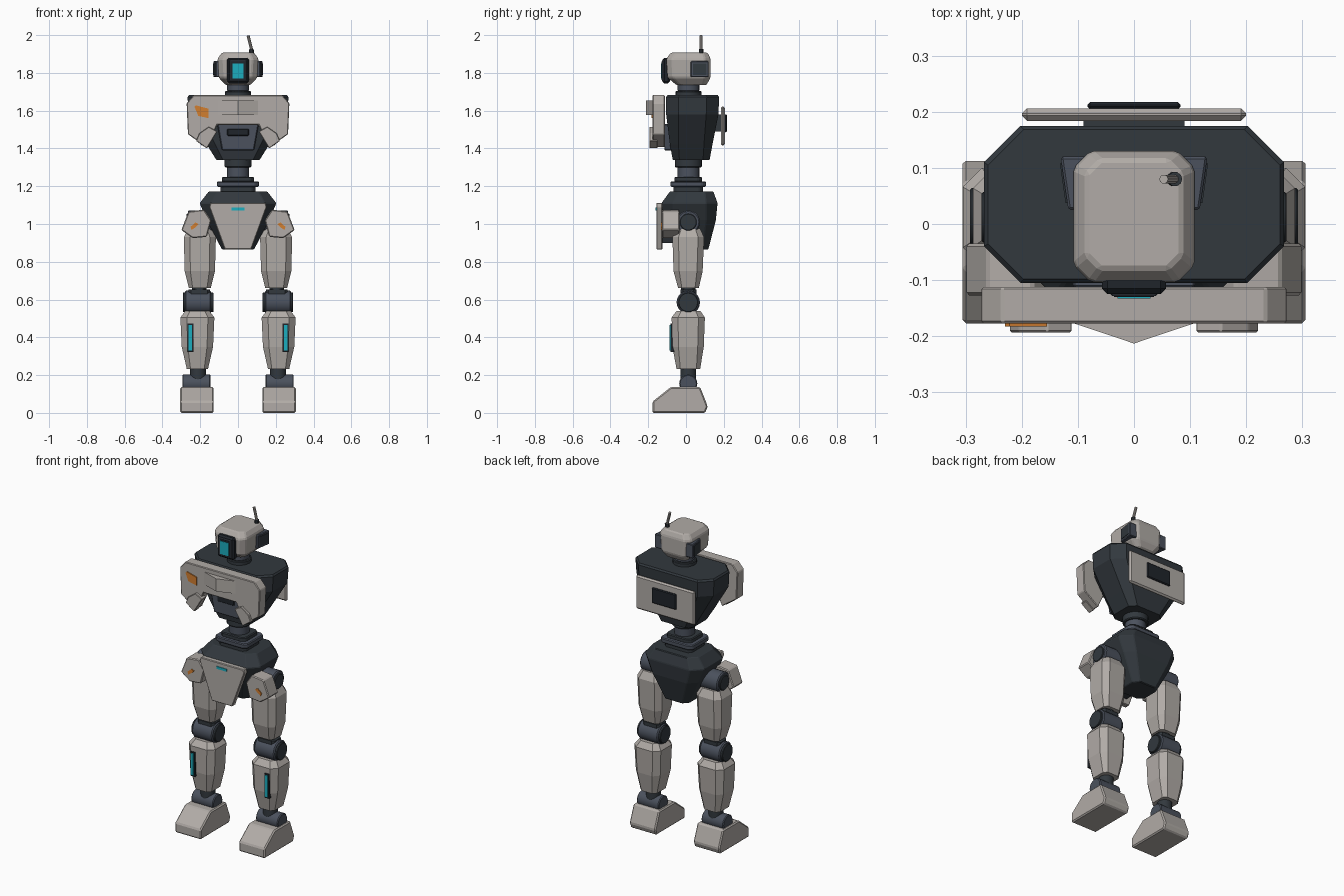
import bpy, bmesh, math
from mathutils import Vector, Matrix


def material(name, rgb):
    m = bpy.data.materials.new(name)
    m.diffuse_color = (*rgb, 1)
    return m


SHELL = material("warm grey shell", (0.44, 0.41, 0.385))
DARK = material("charcoal frame", (0.032, 0.040, 0.048))
JOINT = material("slate joint", (0.070, 0.083, 0.110))
BLACK = material("black trim", (0.014, 0.018, 0.024))
CYAN = material("cyan light", (0.012, 0.42, 0.52))
ORANGE = material("orange marking", (0.64, 0.21, 0.03))


def finish(name, bm, mat, bevel=0.0, smooth=False):
    bmesh.ops.recalc_face_normals(bm, faces=bm.faces)
    me = bpy.data.meshes.new(name)
    bm.to_mesh(me)
    bm.free()
    me.materials.append(mat)
    ob = bpy.data.objects.new(name, me)
    bpy.context.collection.objects.link(ob)
    if bevel:
        b = ob.modifiers.new("edge chamfer", 'BEVEL')
        b.width, b.segments, b.limit_method = bevel, 1, 'ANGLE'
        b.angle_limit = math.radians(25)
    if smooth:
        bpy.context.view_layer.objects.active = ob
        ob.select_set(True)
        bpy.ops.object.shade_smooth_by_angle(angle=math.radians(35))
        ob.select_set(False)
    return ob


def skin(name, rings, mat, bevel=0.0):
    """Closed surface through rings of equal point count."""
    bm = bmesh.new()
    loops = [[bm.verts.new(p) for p in r] for r in rings]
    n = len(loops[0])
    for a, b in zip(loops, loops[1:]):
        for i in range(n):
            j = (i + 1) % n
            bm.faces.new((a[i], a[j], b[j], b[i]))
    bm.faces.new(loops[0][::-1])
    bm.faces.new(loops[-1])
    return finish(name, bm, mat, bevel)


def loft(name, levels, mat, cx=0.0, bevel=0.0):
    """Octagonal sections: z, half width, front y, back y, corner cut."""
    rings = []
    for z, h, f, b, c in levels:
        pts = [(-h, f + c), (-h + c, f), (h - c, f), (h, f + c),
               (h, b - c), (h - c, b), (-h + c, b), (-h, b - c)]
        rings.append([(cx + x, y, z) for x, y in pts])
    return skin(name, rings, mat, bevel)


def prism(name, pts, axis, a, b, mat, bevel=0.0):
    """Extrude a 2D profile along the named axis."""
    put = {'x': lambda p, t: (t, p[0], p[1]),
           'y': lambda p, t: (p[0], t, p[1]),
           'z': lambda p, t: (p[0], p[1], t)}[axis]
    return skin(name, [[put(p, t) for p in pts] for t in (a, b)], mat, bevel)


def box(name, x, y, z, mat, bevel=0.0):
    pts = [(x[0], z[0]), (x[1], z[0]), (x[1], z[1]), (x[0], z[1])]
    return prism(name, pts, 'y', y[0], y[1], mat, bevel)


def rod(name, a, b, r, mat, bevel=0.0, sides=20):
    a, b = Vector(a), Vector(b)
    d = b - a
    bm = bmesh.new()
    rot = d.to_track_quat('Z', 'Y').to_matrix().to_4x4()
    bmesh.ops.create_cone(bm, cap_ends=True, segments=sides, radius1=r, radius2=r,
                          depth=d.length, matrix=Matrix.Translation((a + b) / 2) @ rot)
    return finish(name, bm, mat, bevel, smooth=True)


# Torso, chest armour and back plate
loft("torso", [(1.34, 0.115, -0.07, 0.125, 0.035), (1.42, 0.165, -0.085, 0.14, 0.045),
               (1.58, 0.262, -0.105, 0.172, 0.065), (1.672, 0.267, -0.105, 0.175, 0.065),
               (1.682, 0.26, -0.098, 0.168, 0.063)], DARK)
half = [(0.11, 1.525), (0.165, 1.405), (0.265, 1.475), (0.272, 1.64), (0.235, 1.682)]
prism("chest_armour", half + [(-x, z) for x, z in half[::-1]], 'y', -0.177, -0.112, SHELL, 0.004)
prism("chest_badge", [(-0.11, -0.176), (0, -0.213), (0.11, -0.176)], 'z', 1.577, 1.655, SHELL)
prism("chest_marking", [(-0.23, 1.62), (-0.21, 1.572), (-0.155, 1.56), (-0.155, 1.61), (-0.222, 1.628)],
      'y', -0.183, -0.176, ORANGE)
prism("belly_panel", [(-0.085, 1.39), (0.085, 1.39), (0.11, 1.53), (-0.11, 1.53)],
      'y', -0.115, -0.07, JOINT, 0.005)
box("belly_vent", (-0.057, 0.057), (-0.121, -0.11), (1.467, 1.502), BLACK, 0.003)
box("back_plate", (-0.2, 0.2), (0.184, 0.206), (1.415, 1.622), SHELL, 0.009)
box("back_mount", (-0.09, 0.09), (0.13, 0.186), (1.49, 1.58), DARK)
box("back_hatch", (-0.083, 0.083), (0.204, 0.217), (1.485, 1.58), BLACK, 0.005)

# Neck and head
rod("neck_lower", (0, 0.013, 1.67), (0, 0.013, 1.704), 0.068, DARK, 0.004)
rod("neck_upper", (0, 0.013, 1.704), (0, 0.013, 1.745), 0.058, JOINT, 0.004)
loft("head", [(1.735, 0.065, -0.05, 0.108, 0.02), (1.775, 0.102, -0.098, 0.13, 0.03),
              (1.875, 0.108, -0.104, 0.13, 0.03), (1.907, 0.085, -0.08, 0.115, 0.025)], SHELL, bevel=0.006)
box("face_frame", (-0.057, 0.057), (-0.125, -0.085), (1.745, 1.88), BLACK, 0.01)
box("face_bezel", (-0.042, 0.042), (-0.128, -0.12), (1.757, 1.867), JOINT, 0.003)
box("face_recess", (-0.036, 0.036), (-0.130, -0.12), (1.763, 1.861), BLACK)
box("face_screen", (-0.029, 0.029), (-0.133, -0.125), (1.77, 1.85), CYAN)
rod("antenna_base", (0.07, 0.08, 1.90), (0.073, 0.08, 1.926), 0.013, DARK, sides=10)
rod("antenna", (0.075, 0.08, 1.91), (0.053, 0.08, 1.998), 0.008, SHELL, sides=10)

# Waist stack
rod("waist_collar", (0, 0.013, 1.30), (0, 0.013, 1.345), 0.072, DARK, 0.005)
rod("waist_post", (0, 0.013, 1.23), (0, 0.013, 1.305), 0.058, JOINT)
for i, (z0, z1, h, m) in enumerate([(1.222, 1.25, 0.085, DARK), (1.196, 1.226, 0.11, JOINT),
                                    (1.165, 1.2, 0.093, DARK)]):
    w = h * 0.85
    loft("waist_tier_%d" % (i + 1), [(z0, h, 0.012 - w, 0.012 + w, 0.02),
                                     (z1, h, 0.012 - w, 0.012 + w, 0.02)], m, bevel=0.005)

# Pelvis and its front panel
loft("pelvis", [(0.865, 0.085, -0.04, 0.118, 0.03), (1.02, 0.165, -0.115, 0.158, 0.05),
                (1.11, 0.203, -0.13, 0.167, 0.06), (1.172, 0.155, -0.085, 0.145, 0.045)], DARK, bevel=0.004)
prism("pelvis_panel", [(-0.07, 0.865), (0.07, 0.865), (0.152, 1.09), (0.146, 1.112),
                       (-0.146, 1.112), (-0.152, 1.09)], 'y', -0.157, -0.125, SHELL, 0.004)
prism("pelvis_panel_backing", [(-0.05, 0.9), (0.05, 0.9), (0.12, 1.09), (-0.12, 1.09)],
      'y', -0.13, -0.04, DARK)
box("pelvis_light", (-0.034, 0.034), (-0.161, -0.15), (1.072, 1.087), CYAN)

# Mirrored parts
for s, side in ((-1, "left"), (1, "right")):
    def nm(part):
        return side + "_" + part

    def mir(pts):
        return [(s * x, z) for x, z in pts]

    def span(a, b):
        return tuple(sorted((s * a, s * b)))

    # Ear pods and lower chest flaps
    prism(nm("ear_pod"), mir([(0.08, 0.025), (0.117, 0.025), (0.131, 0.12), (0.08, 0.12)]),
          'z', 1.777, 1.862, JOINT, 0.004)
    prism(nm("ear_trim"), mir([(0.11, 0.037), (0.122, 0.037), (0.132, 0.108), (0.11, 0.108)]),
          'z', 1.79, 1.85, DARK)
    prism(nm("chest_flap"), mir([(0.165, 1.4), (0.222, 1.44), (0.205, 1.48), (0.155, 1.515), (0.11, 1.49)]),
          'y', -0.193, -0.15, SHELL, 0.003)

    # Hip joint and armour
    rod(nm("hip_joint"), (s * 0.11, 0.012, 1.01), (s * 0.265, 0.012, 1.01), 0.062, JOINT, 0.006)
    rod(nm("hip_cap"), (s * 0.26, 0.012, 1.01), (s * 0.272, 0.012, 1.01), 0.045, DARK, 0.003)
    prism(nm("hip_armour"), mir([(0.165, 0.932), (0.24, 0.925), (0.3, 0.968), (0.262, 1.066),
                                 (0.18, 1.076), (0.142, 1.02)]), 'y', -0.127, -0.035, SHELL, 0.005)
    prism(nm("hip_marking"), mir([(0.208, 1.0), (0.222, 0.985), (0.246, 0.968), (0.251, 0.985), (0.225, 1.008)]),
          'y', -0.132, -0.124, ORANGE)

    # Thigh and knee
    loft(nm("thigh"), [(0.662, 0.058, -0.042, 0.068, 0.02), (0.75, 0.08, -0.066, 0.088, 0.03),
                       (0.93, 0.085, -0.072, 0.096, 0.032), (0.975, 0.062, -0.05, 0.075, 0.025)], SHELL, s * 0.202)
    rod(nm("knee_link"), (s * 0.205, 0.012, 0.5), (s * 0.205, 0.012, 0.68), 0.038, DARK)
    rod(nm("knee_joint"), (s * 0.142, 0.012, 0.585), (s * 0.28, 0.012, 0.585), 0.062, JOINT, 0.006)
    rod(nm("knee_axle"), (s * 0.13, 0.012, 0.585), (s * 0.292, 0.012, 0.585), 0.052, DARK, 0.003)
    loft(nm("knee_bracket"), [(0.63, 0.058, -0.03, 0.055, 0.015), (0.652, 0.058, -0.03, 0.055, 0.015)],
         DARK, s * 0.205)

    # Shin and its light strip
    loft(nm("shin"), [(0.232, 0.056, -0.05, 0.075, 0.02), (0.35, 0.083, -0.072, 0.094, 0.032),
                      (0.505, 0.09, -0.076, 0.1, 0.034), (0.54, 0.064, -0.05, 0.076, 0.025)], SHELL, s * 0.215)
    box(nm("shin_bezel"), span(0.236, 0.268), (-0.081, -0.06), (0.322, 0.472), BLACK)
    box(nm("shin_light"), span(0.243, 0.261), (-0.088, -0.07), (0.33, 0.464), CYAN)

    # Ankle and foot
    rod(nm("ankle_link"), (s * 0.212, 0.012, 0.15), (s * 0.212, 0.012, 0.245), 0.042, DARK)
    rod(nm("ankle_joint"), (s * 0.145, 0.012, 0.155), (s * 0.295, 0.012, 0.155), 0.048, JOINT, 0.005)
    prism(nm("foot"), [(-0.177, 0.0), (-0.177, 0.06), (-0.08, 0.137), (0.075, 0.137),
                       (0.115, 0.035), (0.102, 0.0)], 'x', s * 0.129, s * 0.306, SHELL, 0.007)
